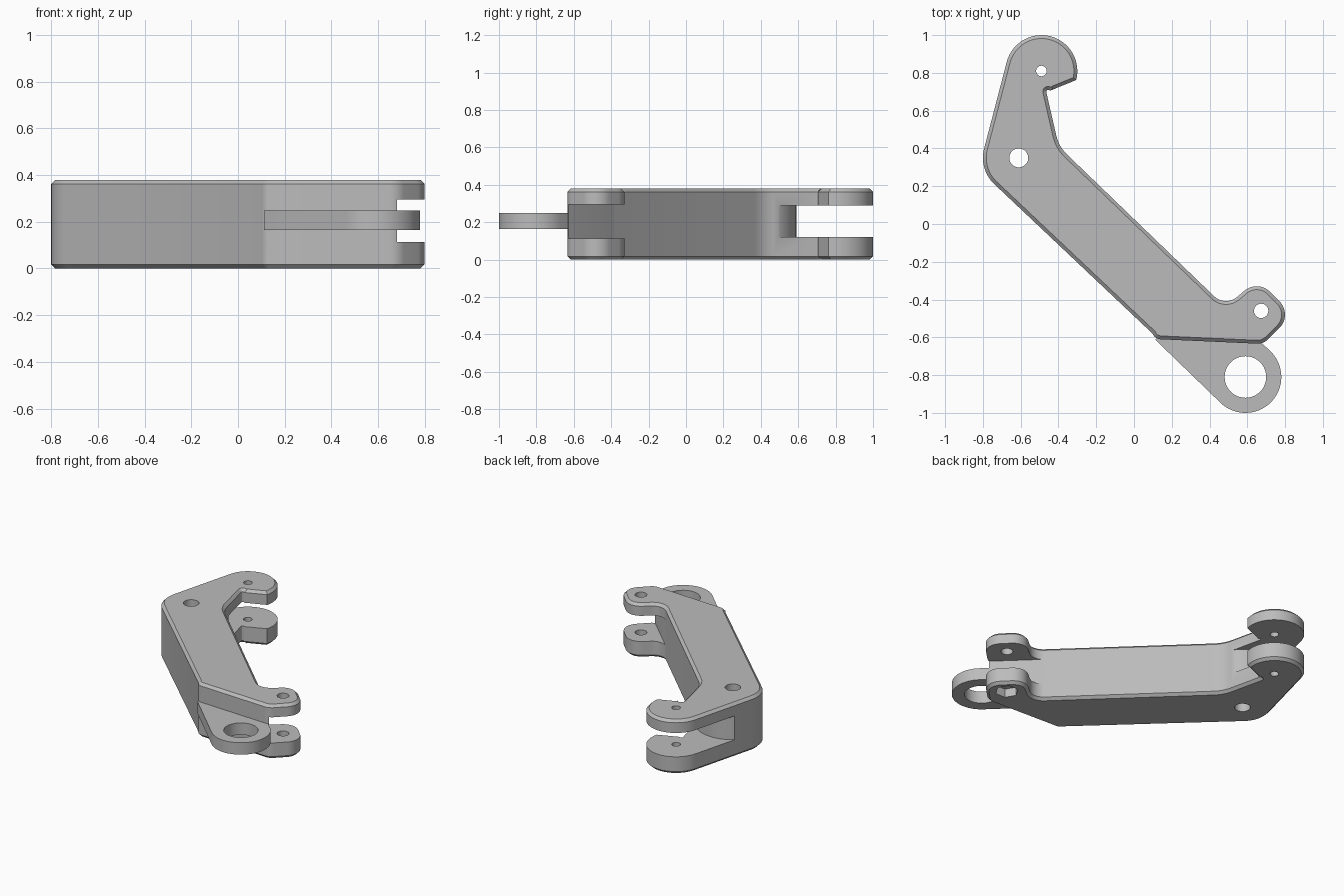
import bpy, bmesh
from math import cos, sin, radians, tan, pi, ceil
from mathutils import Vector

old = bpy.data.objects.get("Cube")
if old:
    bpy.data.objects.remove(old, do_unlink=True)

grey = bpy.data.materials.new("plain grey")
grey.use_nodes = True
grey.diffuse_color = (0.5, 0.5, 0.5, 1)
grey.node_tree.nodes["Principled BSDF"].inputs["Base Color"].default_value = (0.5, 0.5, 0.5, 1)


def arc(center, r, start, end, steps=32):
    """Points along an arc, angles in degrees."""
    angles = [radians(start + (end - start) * i / steps) for i in range(steps + 1)]
    return [Vector((center[0] + r * cos(a), center[1] + r * sin(a))) for a in angles]


def rounded(corners):
    """Polygon whose corners (x, y, radius) are filleted."""
    out = []
    n = len(corners)
    for i, (x, y, r) in enumerate(corners):
        p = Vector((x, y))
        a = (Vector(corners[i - 1][:2]) - p).normalized()
        b = (Vector(corners[(i + 1) % n][:2]) - p).normalized()
        half = a.angle(b) / 2
        center = p + (a + b).normalized() * r / sin(half)
        first = p + a * r / tan(half) - center
        turn = (p + b * r / tan(half) - center).angle_signed(first)
        steps = max(3, ceil(abs(turn) / radians(6)))
        for k in range(steps + 1):
            t = turn * k / steps
            out.append(center + Vector((first.x * cos(t) - first.y * sin(t),
                                        first.x * sin(t) + first.y * cos(t))))
    return out


def prism(name, points, z0, z1, chamfer=0):
    bm = bmesh.new()
    base = bm.faces.new([bm.verts.new((p[0], p[1], z0)) for p in points])
    ext = bmesh.ops.extrude_face_region(bm, geom=[base])["geom"]
    bmesh.ops.translate(bm, vec=(0, 0, z1 - z0),
                        verts=[v for v in ext if isinstance(v, bmesh.types.BMVert)])
    bmesh.ops.recalc_face_normals(bm, faces=bm.faces)
    if chamfer:
        rims = [e for e in bm.edges if abs(e.verts[0].co.z - e.verts[1].co.z) < 1e-5]
        bmesh.ops.bevel(bm, geom=rims, offset=chamfer, offset_type='OFFSET',
                        segments=1, affect='EDGES', profile=0.5)
    mesh = bpy.data.meshes.new(name)
    bm.to_mesh(mesh)
    bm.free()
    mesh.materials.append(grey)
    obj = bpy.data.objects.new(name, mesh)
    bpy.context.collection.objects.link(obj)
    return obj


def combine(target, tool, operation):
    mod = target.modifiers.new("combine", 'BOOLEAN')
    mod.operation = operation
    mod.solver = 'EXACT'
    mod.object = tool
    bpy.context.view_layer.objects.active = target
    bpy.ops.object.modifier_apply(modifier=mod.name)
    bpy.data.objects.remove(tool, do_unlink=True)


HEIGHT = 0.38
PIN, ELBOW, EAR, EYE = (-0.49, 0.81), (-0.61, 0.35), (0.673, -0.46), (0.59, -0.81)

# Bent arm outline: round upper end, elbow, inner bend, ear and front edge
outline = arc(PIN, 0.19, -14.6, 165.4) + arc(ELBOW, 0.19, 165.4, 226, 14)
outline += rounded([(0.11, -0.609, 0.05), (0.685, -0.635, 0.08), (0.841, -0.48, 0.1),
                    (0.655, -0.294, 0.1), (0.483, -0.439, 0.09), (-0.398, 0.41, 0.2),
                    PIN + (0.01,)])[:-1]
# Drop the helper corner that only steers the inner bend along the upper edge
outline = [p for p in outline if (p - Vector(PIN)).length > 0.1]
arm = prism("lever_arm", outline, 0, HEIGHT, 0.018)

# Slot between the upper fork plates, with a convex floor around the elbow
upper_slot = arc(ELBOW, 0.24, 28, 150) + [(-1, 0.5), (-1, 1.1), (-0.2, 1.1), (-0.2, 0.47)]
combine(arm, prism("upper_slot", upper_slot, 0.122, 0.29), 'DIFFERENCE')

# Slot between the ears, following the long side of the arm
side = [(x, (0.02 - 0.694 * x) / 0.72) for x in (0.3, 0.9)]
combine(arm, prism("ear_slot", side + [(1.1, -0.6), (0.7, -0.1)], 0.114, 0.295), 'DIFFERENCE')

# Tongue with the large eye
tongue = arc(EYE, 0.19, 46, -134) + [(0.112, -0.612), (0.15, -0.58), (0.64, -0.6), (0.668, -0.622)]
combine(arm, prism("tongue", tongue, 0.164, 0.248), 'UNION')

# Through holes
for center, radius in ((PIN, 0.028), (ELBOW, 0.05), (EAR, 0.038), (EYE, 0.11)):
    combine(arm, prism("bore", arc(center, radius, 0, 360, 48)[:-1], -0.1, 0.5), 'DIFFERENCE')

# Hexagonal nut pocket under the lower ear
combine(arm, prism("nut_pocket", arc(EAR, 0.075, 0, 360, 6)[:-1], -0.1, 0.06), 'DIFFERENCE')

bpy.ops.object.select_all(action='DESELECT')
arm.select_set(True)
bpy.context.view_layer.objects.active = arm
bpy.ops.object.shade_smooth_by_angle(angle=radians(25))
